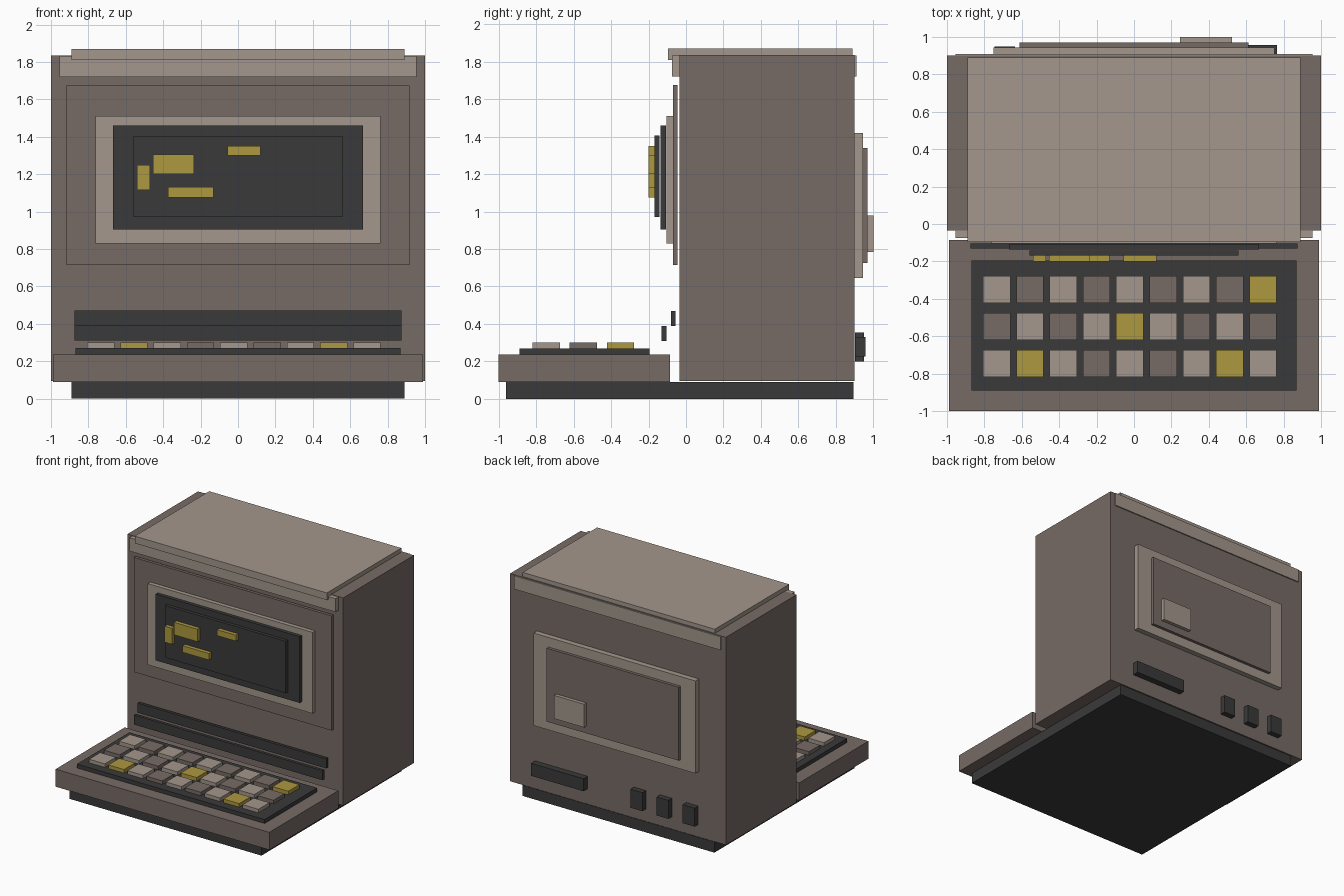
import bpy

cube = bpy.data.objects.get("Cube")
if cube:
    bpy.data.objects.remove(cube, do_unlink=True)


def make_material(name, rgb):
    linear = [(c / 255 / 12.92) if c < 11 else ((c / 255 + 0.055) / 1.055) ** 2.4 for c in rgb]
    mat = bpy.data.materials.new(name)
    mat.use_nodes = True
    mat.diffuse_color = (*linear, 1)
    mat.node_tree.nodes["Principled BSDF"].inputs["Base Color"].default_value = (*linear, 1)
    return mat


TAUPE = make_material("taupe casing", (119, 107, 101))
BEIGE = make_material("light beige", (163, 151, 140))
DARK = make_material("charcoal", (58, 58, 58))
GOLD = make_material("mustard yellow", (174, 152, 63))


def box(name, mat, x, y, z):
    """Flat-sided box given by its (low, high) range on each axis."""
    bpy.ops.mesh.primitive_cube_add(size=1, location=[(a + b) / 2 for a, b in (x, y, z)])
    obj = bpy.context.object
    obj.name = name
    obj.scale = [b - a for a, b in (x, y, z)]
    bpy.ops.object.transform_apply(location=False, rotation=False, scale=True)
    obj.data.materials.append(mat)
    return obj


def sym(half):
    return (-half, half)


# Casing
box("base_plinth", DARK, sym(0.89), (-0.96, 0.895), (0, 0.09))
box("main_body", TAUPE, sym(1), (-0.035, 0.9), (0.095, 1.835))
box("upper_trim_band", BEIGE, sym(0.955), (-0.075, 0.91), (1.72, 1.832))
box("top_plate", BEIGE, sym(0.89), (-0.095, 0.89), (1.81, 1.87))

# Screen, stepped outward layer by layer
box("front_panel", TAUPE, sym(0.917), (-0.07, -0.045), (0.715, 1.675))
box("screen_bezel", BEIGE, sym(0.763), (-0.105, -0.07), (0.83, 1.51))
box("screen_frame", DARK, sym(0.667), (-0.137, -0.108), (0.905, 1.46))
box("screen_glass", DARK, sym(0.56), (-0.168, -0.141), (0.97, 1.405))
marks = [((-0.54, -0.47), (1.115, 1.25)), ((-0.455, -0.235), (1.2, 1.305)),
         ((-0.375, -0.13), (1.075, 1.13)), ((-0.055, 0.12), (1.3, 1.35))]
for i, (x, z) in enumerate(marks):
    box(f"screen_mark_{i + 1}", GOLD, x, (-0.2, -0.168), z)

# Bars between screen and keyboard
box("upper_front_bar", DARK, sym(0.875), (-0.08, -0.056), (0.39, 0.47))
box("lower_front_bar", DARK, sym(0.875), (-0.13, -0.105), (0.31, 0.39))

# Keyboard
box("keyboard_deck", TAUPE, sym(0.99), (-1, -0.085), (0.09, 0.237))
box("key_bed", DARK, sym(0.87), (-0.89, -0.195), (0.237, 0.27))
gold_keys = {(0, 8), (1, 4), (2, 1), (2, 7)}
for row in range(3):
    for col in range(9):
        cx, cy = -0.734 + 0.178 * col, -0.35 - 0.198 * row
        mat = GOLD if (row, col) in gold_keys else (TAUPE if (row + col) % 2 else BEIGE)
        box(f"key_{row + 1}_{col + 1}", mat, (cx - 0.073, cx + 0.073),
            (cy - 0.073, cy + 0.073), (0.27, 0.3))

# Rear service panel
box("rear_panel_frame", BEIGE, sym(0.75), (0.9, 0.945), (0.645, 1.42))
box("rear_panel_door", TAUPE, sym(0.612), (0.94, 0.97), (0.725, 1.34))
box("rear_label_plate", BEIGE, (0.245, 0.525), (0.965, 1), (0.785, 0.98))

# Rear sockets
box("rear_long_socket", DARK, (0.28, 0.765), (0.903, 0.957), (0.225, 0.33))
for i, cx in enumerate((-0.205, -0.447, -0.69)):
    box(f"rear_socket_{i + 1}", DARK, (cx - 0.055, cx + 0.055), (0.903, 0.95), (0.2, 0.355))
